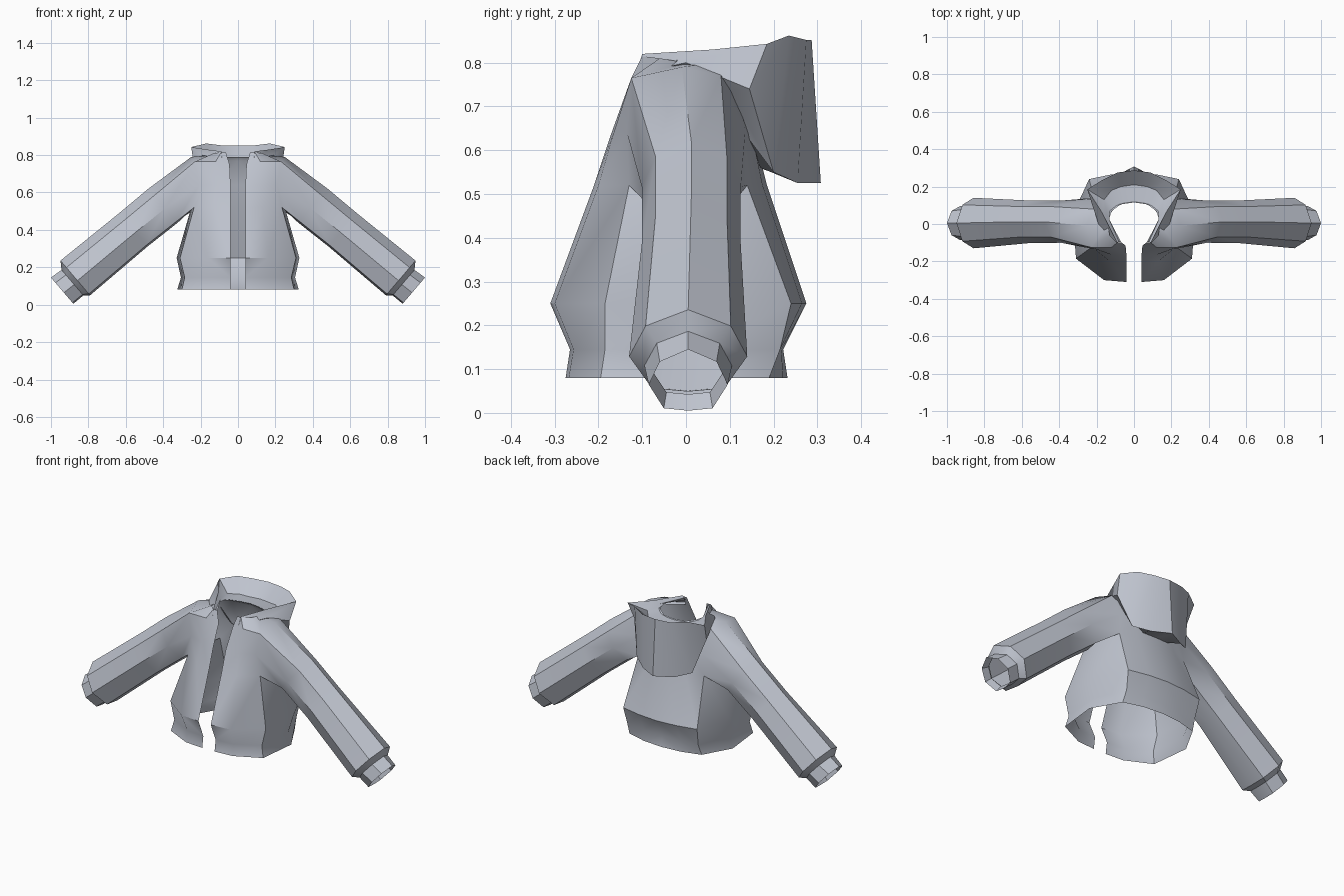
import bpy
import bmesh
from mathutils import Vector

default_cube = bpy.data.objects.get("Cube")
if default_cube:
    bpy.data.objects.remove(default_cube, do_unlink=True)

# One cloth colour
cloth = bpy.data.materials.new("grey_cloth")
cloth.use_nodes = True
cloth_colour = (0.52, 0.55, 0.62, 1.0)
cloth.diffuse_color = cloth_colour
shader = next(n for n in cloth.node_tree.nodes if n.type == "BSDF_PRINCIPLED")
shader.inputs["Base Color"].default_value = cloth_colour
shader.inputs["Roughness"].default_value = 0.8


def add_row(mesh, points, height=None):
    """Add a row of vertices; flat rows take one shared height."""
    return [mesh.verts.new(p if height is None else (*p, height)) for p in points]


def skin(mesh, lower, upper, closed=False, skip=()):
    """Join two rows of vertices with quads."""
    count = len(lower)
    for i in range(count if closed else count - 1):
        if i not in skip:
            j = (i + 1) % count
            mesh.faces.new((lower[i], lower[j], upper[j], upper[i]))


def finish(mesh, name, angle):
    """Turn a half mesh into a mirrored, shaded object."""
    loose = [v for v in mesh.verts if not v.link_faces]
    bmesh.ops.delete(mesh, geom=loose, context="VERTS")
    data = bpy.data.meshes.new(name)
    mesh.to_mesh(data)
    mesh.free()
    data.materials.append(cloth)
    part = bpy.data.objects.new(name, data)
    bpy.context.collection.objects.link(part)
    mirror = part.modifiers.new("both_sides", "MIRROR")
    mirror.use_clip = True
    mirror.merge_threshold = 0.001
    bpy.ops.object.select_all(action="DESELECT")
    bpy.context.view_layer.objects.active = part
    part.select_set(True)
    bpy.ops.object.modifier_apply(modifier=mirror.name)
    bpy.ops.object.shade_smooth_by_angle(angle=angle)
    return part


# Torso rows run from the front opening, round the side, to the back centre
hem = [(.04, -.275), (.15, -.268), (.3, -.195), (.325, .03),
       (.235, .19), (.12, .222), (0, .232)]
waist = [(.04, -.265), (.15, -.257), (.285, -.185), (.305, .03),
         (.23, .215), (.12, .218), (0, .222)]
bulge = [(.04, -.31), (.16, -.3), (.31, -.185), (.328, .05),
         (.24, .24), (.12, .265), (0, .275)]
armpit = [(.04, -.21), (.13, -.2), (.235, -.13), (.25, 0),
          (.215, .14), (.12, .175), (0, .185)]
chest = [(.04, -.17), (.12, -.165), (.21, -.135), (.23, 0),
         (.2, .135), (.11, .15), (0, .155)]
shoulder = [(.045, -.115, .75), (.12, -.125, .765), (.23, -.125, .765),
            (.25, -.01, .79), (.22, .08, .77), (.12, .115, .77), (0, .13, .77)]
neck = [(.065, -.1, .815), (.09, -.1, .815), (.13, -.06, .81),
        (.14, 0, .8), (.12, .07, .8), (.07, .105, .79), (0, .115, .79)]

ARMHOLE = (2, 3)
body = bmesh.new()
rows = [add_row(body, points, z) for points, z in
        ((hem, .08), (waist, .145), (bulge, .25), (armpit, .52), (chest, .64))]
rows += [add_row(body, points) for points in (shoulder, neck)]
for level, (lower, upper) in enumerate(zip(rows, rows[1:])):
    skin(body, lower, upper, skip=ARMHOLE if level in (3, 4) else ())

# Sleeves grow out of the armhole as eight-sided rings
low, mid, top = rows[3:6]
ring = [low[2], low[3], low[4], mid[4], top[4], top[3], top[2], mid[2]]
ACROSS = Vector((.65, 0, .76))
SECTION = [(-.62, -.92), (0, -1), (.62, -.92), (1, -.15),
           (.72, .6), (0, 1), (-.72, .6), (-1, -.15)]


def sleeve_ring(mesh, x, z, half_height, half_width, shift=0.005):
    centre = Vector((x, shift, z))
    return add_row(mesh, [centre + ACROSS * (u * half_height)
                          + Vector((0, y * half_width, 0)) for y, u in SECTION])


for station in ((.4, .53, .12, .113, .012), (.56, .4, .117, .113, .012),
                (.87, .143, .122, .135), (.885, .118, .09, .1)):
    following = sleeve_ring(body, *station)
    skin(body, ring, following, closed=True)
    ring = following
finish(body, "jacket_body_and_sleeves", 0.6)

# Cuffs, open at the wrist with a short turned-in lining
cuffs = bmesh.new()
rings = [sleeve_ring(cuffs, *station) for station in
         ((.885, .118, .09, .1), (.94, .075, .092, .09), (.905, .102, .078, .08))]
for inner, outer in zip(rings, rings[1:]):
    skin(cuffs, inner, outer, closed=True)
finish(cuffs, "sleeve_cuffs", 0.5)

# Hood lying on the back: underside, pouch, rim and lining rows
under = [(.08, -.11, .765), (.17, 0, .785), (.19, .1, .735),
         (.14, .14, .63), (.08, .17, .56), (0, .18, .555)]
pouch = [(.085, -.115, .775), (.19, 0, .8), (.235, .145, .74),
         (.18, .2, .55), (.1, .255, .525), (0, .308, .525)]
rim = [(.09, -.1, .82), (.17, .06, .83), (.25, .185, .843),
       (.17, .235, .862), (.09, .275, .852), (0, .287, .852)]
lining = [(.08, -.095, .81), (.14, .04, .81), (.16, .13, .8),
          (.12, .18, .79), (.07, .2, .78), (0, .21, .78)]
collar = [(.07, -.095, .8), (.13, -.03, .805), (.13, .05, .8),
          (.1, .09, .79), (.05, .112, .785), (0, .118, .785)]
hood = bmesh.new()
layers = [add_row(hood, points) for points in (under, pouch, rim, lining, collar)]
for lower, upper in zip(layers, layers[1:]):
    skin(hood, lower, upper)
finish(hood, "hood", 0.5)
